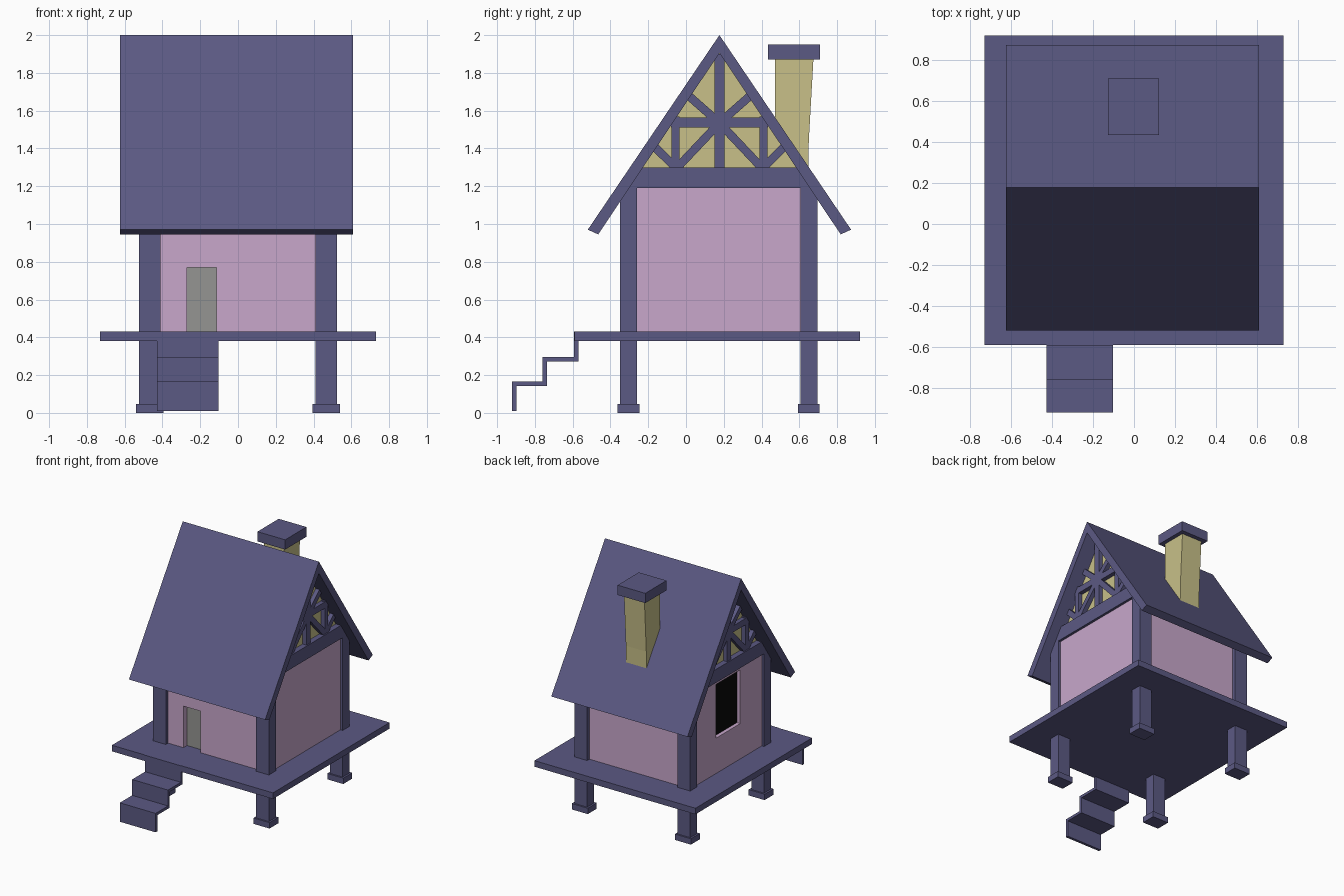
import bpy, bmesh, math
from mathutils import Vector

if "Cube" in bpy.data.objects:
    bpy.data.objects.remove(bpy.data.objects["Cube"])


def material(name, rgb):
    m = bpy.data.materials.new(name)
    m.diffuse_color = (*rgb, 1)
    m.use_nodes = True
    m.node_tree.nodes["Principled BSDF"].inputs["Base Color"].default_value = m.diffuse_color
    return m


BLUE = material("blue_timber", (0.105, 0.10, 0.227))
PINK = material("pink_plaster", (0.58, 0.39, 0.60))
KHAKI = material("khaki_plaster", (0.58, 0.53, 0.25))
BLACK = material("dark_glass", (0.003, 0.003, 0.003))
GREY = material("grey_door", (0.30, 0.30, 0.29))


def prism(name, profile, x0, x1, mat):
    """Extrude a (y, z) outline along x."""
    bm = bmesh.new()
    face = bm.faces.new([bm.verts.new((x0, y, z)) for y, z in profile])
    ext = bmesh.ops.extrude_face_region(bm, geom=[face])["geom"]
    bmesh.ops.translate(bm, vec=(x1 - x0, 0, 0),
                        verts=[g for g in ext if isinstance(g, bmesh.types.BMVert)])
    bmesh.ops.recalc_face_normals(bm, faces=bm.faces)
    me = bpy.data.meshes.new(name)
    bm.to_mesh(me)
    bm.free()
    ob = bpy.data.objects.new(name, me)
    bpy.context.collection.objects.link(ob)
    me.materials.append(mat)
    return ob


def box(name, x, y, z, mat):
    return prism(name, [(y[0], z[0]), (y[1], z[0]), (y[1], z[1]), (y[0], z[1])], *x, mat)


def cut(ob, x, y, z):
    """Cut a box-shaped opening."""
    c = box(ob.name + "_cutter", x, y, z, PINK)
    c.hide_render = True
    c.hide_set(True)
    mod = ob.modifiers.new("opening", 'BOOLEAN')
    mod.object = c
    mod.solver = 'EXACT'


# Platform
box("platform", (-0.73, 0.73), (-0.59, 0.92), (0.38, 0.43), BLUE)

# Corner posts and their feet
for sx, side in ((-1, "left"), (1, "right")):
    for y0, y1, end in ((-0.35, -0.26, "front"), (0.605, 0.695, "back")):
        xs = sorted((sx * 0.41, sx * 0.525))
        fx = sorted((sx * 0.395, sx * 0.54))
        box(f"{end}_{side}_post", xs, (y0, y1), (0, 1.19), BLUE)
        box(f"{end}_{side}_foot", fx, (y0 - 0.013, y1 + 0.013), (0, 0.048), BLUE)

# Stairs as a folded strip
prism("stairs", [(-0.92, 0.01), (-0.92, 0.165), (-0.76, 0.165), (-0.76, 0.295),
                 (-0.593, 0.295), (-0.593, 0.43), (-0.57, 0.43), (-0.57, 0.272),
                 (-0.737, 0.272), (-0.737, 0.142), (-0.898, 0.142), (-0.898, 0.01)],
      -0.428, -0.103, BLUE)

# Walls
front = box("front_wall", (-0.45, 0.45), (-0.32, -0.275), (0.43, 1.19), PINK)
cut(front, (-0.27, -0.115), (-0.4, -0.2), (0.42, 0.77))
box("door", (-0.28, -0.105), (-0.274, -0.26), (0.43, 0.78), GREY)
box("back_wall", (-0.45, 0.45), (0.62, 0.665), (0.43, 1.19), PINK)
box("right_wall", (0.455, 0.505), (-0.3, 0.65), (0.43, 1.2), PINK)
left = box("left_wall", (-0.505, -0.455), (-0.3, 0.65), (0.43, 1.2), PINK)
cut(left, (-0.6, -0.4), (0.02, 0.33), (0.72, 1.16))
box("window_pane", (-0.475, -0.456), (0.01, 0.34), (0.71, 1.17), BLACK)

# Roof: one folded slab
CY, APEX, INNER = 0.177, 2.0, 1.905
prism("roof", [(CY, APEX), (CY - 0.697, 0.97), (CY - 0.642, 0.945), (CY, INNER),
               (CY + 0.642, 0.945), (CY + 0.697, 0.97)], -0.625, 0.61, BLUE)


def under(z):
    """Half width of the gable below the roof, slightly sunk into it."""
    return (INNER - z) / 1.495 + 0.01


# Gable timbers as (start, end, width), offsets in y from the ridge
TIMBERS = [((0, 1.29), (0, 1.90), 0.052),
           ((-under(1.537), 1.537), (under(1.537), 1.537), 0.052)]
for s in (-1, 1):
    TIMBERS += [((s * 0.233, 1.29), (s * 0.233, 1.57), 0.044),
                ((0, 1.535), (s * 0.17, 1.695 - 0.01), 0.044),
                ((0, 1.535), (s * 0.222, 1.30), 0.044),
                ((s * 0.233, 1.30), (s * 0.345, 1.41), 0.044)]

for sx, side in ((-1, "left"), (1, "right")):
    # Plaster panel and tie beam
    w = under(1.25)
    prism(f"{side}_gable", [(CY - w, 1.25), (CY + w, 1.25), (CY, INNER + 0.01)],
          sx * 0.44, sx * 0.48, KHAKI)
    a, b = under(1.19), under(1.30)
    prism(f"{side}_tie_beam", [(CY - a, 1.19), (CY + a, 1.19), (CY + b, 1.30), (CY - b, 1.30)],
          sx * 0.43, sx * 0.525, BLUE)
    for i, (p, q, width) in enumerate(TIMBERS):
        p, q = Vector((p[0] + CY, p[1])), Vector((q[0] + CY, q[1]))
        d = (q - p).normalized() * width / 2
        n = Vector((-d.y, d.x))
        prism(f"{side}_gable_timber_{i + 1}", [p + n, p - n, q - n, q + n],
              sx * 0.46, sx * 0.515, BLUE)

# Chimney and cap
prism("chimney", [(0.47, 1.50), (0.63, 1.26), (0.648, 1.28), (0.65, 1.44),
                  (0.675, 1.88), (0.47, 1.88)], -0.095, 0.09, KHAKI)
box("chimney_cap", (-0.128, 0.123), (0.435, 0.71), (1.87, 1.95), BLUE)
